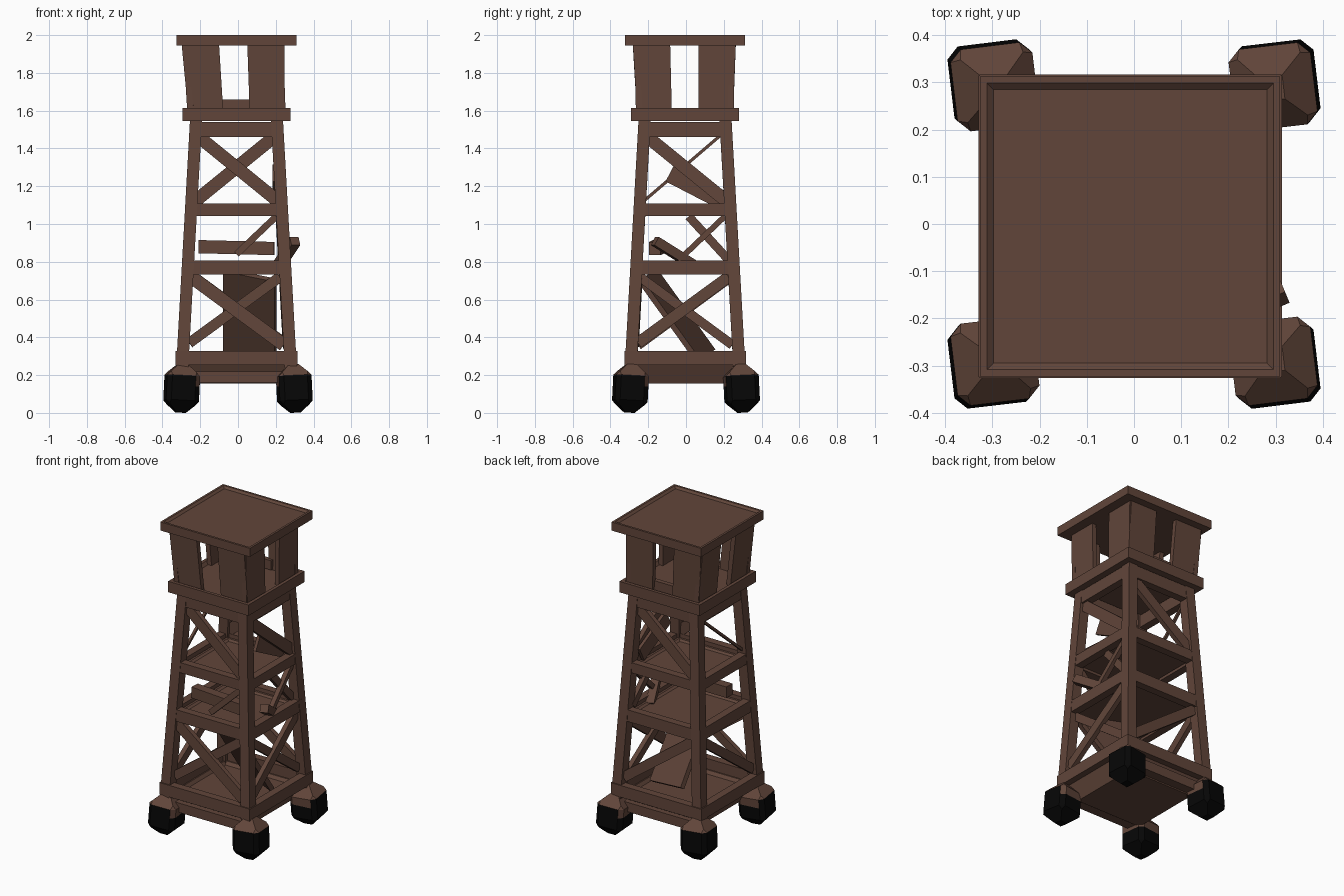
import bpy, bmesh, math
from mathutils import Vector, Matrix

if "Cube" in bpy.data.objects:
    bpy.data.objects.remove(bpy.data.objects["Cube"])


def material(name, color):
    m = bpy.data.materials.new(name)
    m.use_nodes = True
    m.diffuse_color = color
    node = next(n for n in m.node_tree.nodes if n.type == "BSDF_PRINCIPLED")
    node.inputs["Base Color"].default_value = color
    node.inputs["Roughness"].default_value = 0.9
    return m


wood = material("dark_wood", (0.12, 0.06, 0.042, 1))
black = material("wheel_black", (0.002, 0.002, 0.002, 1))
OFFSET = Vector((-0.008, -0.005, 0))


def finish(name, bm, mats=(wood,)):
    bmesh.ops.recalc_face_normals(bm, faces=bm.faces)
    me = bpy.data.meshes.new(name)
    bm.to_mesh(me)
    bm.free()
    for m in mats:
        me.materials.append(m)
    ob = bpy.data.objects.new(name, me)
    bpy.context.collection.objects.link(ob)
    return ob


def beam(name, a, b, width, depth, out):
    """Squared timber from a to b; depth is measured along out."""
    a, b, out = Vector(a) + OFFSET, Vector(b) + OFFSET, Vector(out)
    along = (b - a).normalized()
    side = along.cross(out).normalized()
    out = side.cross(along)
    rot = Matrix((side, out, along)).transposed().to_4x4()
    size = Matrix.Diagonal((width, depth, (b - a).length, 1))
    bm = bmesh.new()
    bmesh.ops.create_cube(bm, size=1, matrix=Matrix.Translation((a + b) / 2) @ rot @ size)
    return finish(name, bm)


def tray(name, half, z0, z1, rim, dip, bottom=1.0):
    """Square slab with a raised rim round its top."""
    bm = bmesh.new()
    place = Matrix.Translation(OFFSET + Vector((0, 0, (z0 + z1) / 2)))
    bmesh.ops.create_cube(bm, size=1, matrix=place @ Matrix.Diagonal((2 * half, 2 * half, z1 - z0, 1)))
    bm.normal_update()
    top = max(bm.faces, key=lambda f: f.normal.z)
    low = min(bm.faces, key=lambda f: f.normal.z)
    for v in low.verts:
        v.co.x *= bottom
        v.co.y *= bottom
    bmesh.ops.inset_region(bm, faces=[top], thickness=rim)
    bmesh.ops.inset_region(bm, faces=[top], thickness=0.02)
    for v in top.verts:
        v.co.z -= dip
    return finish(name, bm)


def reach(z):
    """Distance from the axis to the leg centre line at height z."""
    return 0.287 - 0.056 * (z - 0.25)


def turn(k):
    return Matrix.Rotation(k * math.pi / 2, 3, "Z")


def brace(name, k, u0, z0, u1, z1, width, depth=0.03, push=0.0):
    """Timber lying in the sloping plane of side k."""
    a = turn(k) @ Vector((u0, -reach(z0) - push, z0))
    b = turn(k) @ Vector((u1, -reach(z1) - push, z1))
    beam(name, a, b, width, depth, turn(k) @ Vector((0, -1, 0)))


# Tapering corner legs
for sx in (-1, 1):
    for sy in (-1, 1):
        lo, hi = reach(0.22), reach(1.56)
        beam("leg", (sx * lo, sy * lo, 0.22), (sx * hi, sy * hi, 1.56), 0.064, 0.064, (0, sy, 0))

# Base, inner floors, lookout deck and roof
tray("base_floor", 0.285, 0.155, 0.26, 0.03, 0.02, 0.82)
tray("lower_floor", 0.235, 0.745, 0.785, 0.02, 0.01)
tray("upper_floor", 0.215, 1.055, 1.085, 0.02, 0.01)
tray("lookout_deck", 0.285, 1.545, 1.615, 0.03, 0.02)
tray("roof", 0.318, 1.945, 2.0, 0.02, 0.012)

# Rails and lookout walls repeat on all four sides: height, thickness, overhang, push
RAILS = ((0.29, 0.075, 0.035, 0.012), (0.77, 0.075, -0.01, 0.005),
         (1.075, 0.065, -0.01, 0.005), (1.5, 0.08, -0.01, 0.005))
for k, side in enumerate(("front", "left", "back", "right")):
    for z, h, extra, push in RAILS:
        r = reach(z) + extra
        brace(side + "_rail", k, -r, z, r, z, h, 0.05, push)
    for s in (-1, 1):
        a = turn(k) @ Vector((s * 0.165, -0.24, 1.59))
        b = turn(k) @ Vector((s * 0.17, -0.258, 1.96)) + Vector((-0.018, -0.004, 0))
        beam(side + "_wall_panel", a, b, 0.19, 0.03, turn(k) @ Vector((0, -1, 0)))

# Lower bay braces
brace("front_lower_brace_a", 0, -0.25, 0.37, 0.23, 0.72, 0.055, 0.03, -0.02)
brace("front_lower_brace_b", 0, -0.24, 0.72, 0.25, 0.36, 0.07)
brace("left_lower_brace_a", 1, -0.25, 0.37, 0.23, 0.72, 0.06)
brace("left_lower_brace_b", 1, -0.24, 0.72, 0.25, 0.36, 0.05, 0.03, -0.02)
brace("back_lower_brace", 2, -0.25, 0.37, 0.23, 0.72, 0.06)
brace("right_lower_brace", 3, -0.24, 0.72, 0.25, 0.36, 0.055)

# Middle bay braces
brace("front_middle_brace", 0, 0.0, 0.84, 0.21, 1.04, 0.035)
brace("left_middle_brace_a", 1, 0.0, 0.84, 0.21, 1.04, 0.03)
brace("left_middle_brace_b", 1, 0.02, 1.04, 0.23, 0.81, 0.045, 0.03, -0.02)

# Upper bay braces, with one thin rod
for k, side in enumerate(("front", "left", "back")):
    brace(side + "_upper_brace", k, -0.21, 1.47, 0.22, 1.12, 0.068)
brace("right_upper_rod", 3, -0.2, 1.48, 0.22, 1.12, 0.016, 0.016)

# Ramp, loose planks, leaning stick and lookout sill
beam("lower_ramp", (0.07, -0.2, 0.73), (0.07, 0.11, 0.3), 0.29, 0.03, (0.35, 0.8, 0.6))
beam("loose_rail", (-0.2, -0.14, 0.88), (0.2, -0.16, 0.87), 0.07, 0.06, (0, 1, 0))
beam("side_plank", (0.2, -0.08, 1.27), (0.2, 0.19, 1.13), 0.1, 0.02, (1, 0, 0))
beam("leaning_stick", (0.21, 0.08, 0.76), (0.31, -0.16, 0.91), 0.05, 0.05, (0, 0, 1))
beam("lookout_sill", (-0.1, 0.225, 1.63), (0.1, 0.225, 1.63), 0.06, 0.03, (0, 1, 0))

# Chunky faceted wheels: black treads, wooden caps and upper inner sides
for sx in (-1, 1):
    for sy in (-1, 1):
        bm = bmesh.new()
        bmesh.ops.create_cube(bm, size=1, matrix=Matrix.Diagonal((0.175, 0.175, 0.255, 1)))
        level = [e for e in bm.edges if abs(e.verts[0].co.z - e.verts[1].co.z) < 0.01]
        bmesh.ops.bevel(bm, geom=level, offset=0.062, segments=1, affect="EDGES")
        upright = [e for e in bm.edges if abs(e.verts[0].co.z - e.verts[1].co.z) > 0.1]
        bmesh.ops.bevel(bm, geom=upright, offset=0.025, segments=1, affect="EDGES")
        lean = Matrix.Rotation(sy * 0.05, 4, "X") @ Matrix.Rotation(-sx * 0.05, 4, "Y")
        spin = Matrix.Rotation(0.12, 4, "Z")
        bm.transform(Matrix.Translation((sx * 0.298, sy * 0.294, 0)) @ lean @ spin)
        floor = min(v.co.z for v in bm.verts)
        bm.transform(Matrix.Translation((0, 0, -floor)))
        bmesh.ops.bisect_plane(bm, geom=bm.verts[:] + bm.edges[:] + bm.faces[:],
                               plane_co=(0, 0, 0.14), plane_no=(0, 0, 1))
        bm.normal_update()
        for f in bm.faces:
            z = f.calc_center_median().z
            outer = f.normal.x * sx + f.normal.y * sy > 0
            f.material_index = 1 if z < 0.14 or (outer and f.normal.z < 0.3) else 0
        finish("wheel", bm, (wood, black))
for s in (-1, 1):
    beam("axle", (-0.28, s * 0.27, 0.19), (0.28, s * 0.27, 0.19), 0.06, 0.06, (0, 0, 1))
